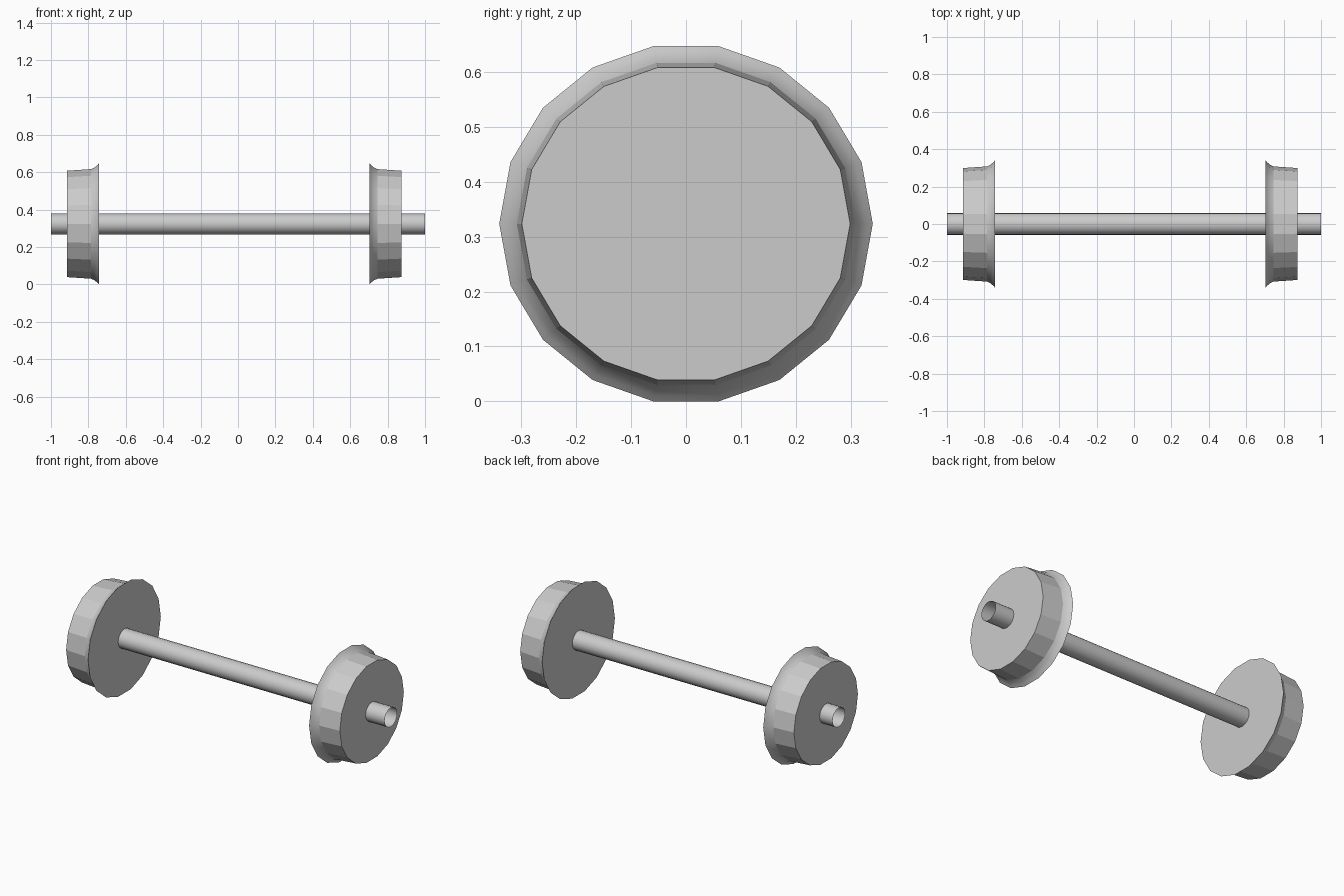
import bpy, math

if "Cube" in bpy.data.objects:
    bpy.data.objects.remove(bpy.data.objects["Cube"])

SIDES = 18
SQUASH = 0.966          # wheels are slightly lower than they are wide
CENTRE_Z = 0.34 * math.sin(math.radians(80)) * SQUASH


def lathe(name, profile, capped, smooth_bands):
    """Revolve (x, radius) points around the x axis."""
    verts, faces, smooth = [], [], []
    for x, r in profile:
        for i in range(SIDES):
            a = 2 * math.pi * i / SIDES
            verts.append((x, r * math.cos(a), CENTRE_Z + r * math.sin(a) * SQUASH))
    for k in range(len(profile) - 1):
        for i in range(SIDES):
            j = (i + 1) % SIDES
            a, b = k * SIDES, (k + 1) * SIDES
            faces.append((a + i, a + j, b + j, b + i))
            smooth.append(k in smooth_bands)
    if capped:
        last = (len(profile) - 1) * SIDES
        faces += [tuple(reversed(range(SIDES))), tuple(range(last, last + SIDES))]
        smooth += [False, False]
    # keep the normals outward whichever way the profile runs
    if profile[0][0] > profile[-1][0]:
        faces = [tuple(reversed(f)) for f in faces]
    faces = [tuple(reversed(f)) for f in faces] if not capped else faces
    mesh = bpy.data.meshes.new(name)
    mesh.from_pydata(verts, [], faces)
    mesh.polygons.foreach_set("use_smooth", smooth)
    mesh.validate()
    import bmesh
    bm = bmesh.new()
    bm.from_mesh(mesh)
    bmesh.ops.recalc_face_normals(bm, faces=bm.faces)
    # sharp edge where flange meets tread and where flat caps meet the rim
    for e in bm.edges:
        if len(e.link_faces) == 2 and e.link_faces[0].smooth != e.link_faces[1].smooth:
            e.smooth = False
    bm.to_mesh(mesh)
    bm.free()
    obj = bpy.data.objects.new(name, mesh)
    bpy.context.collection.objects.link(obj)
    return obj


# Axle: open-ended tube
lathe("axle", [(-1, 0.0585), (1, 0.0585)], False, {0})

# Wheels: flared flange on the inside, slightly tapered tread outside
WHEEL = [(0.723, 0.34), (0.733, 0.329), (0.747, 0.317), (0.766, 0.308), (0.895, 0.299)]
for side, label in ((-1, "left"), (1, "right")):
    profile = [(-0.02 + side * x, r) for x, r in WHEEL]
    lathe(label + "_wheel", profile, True, {0, 1, 2})
